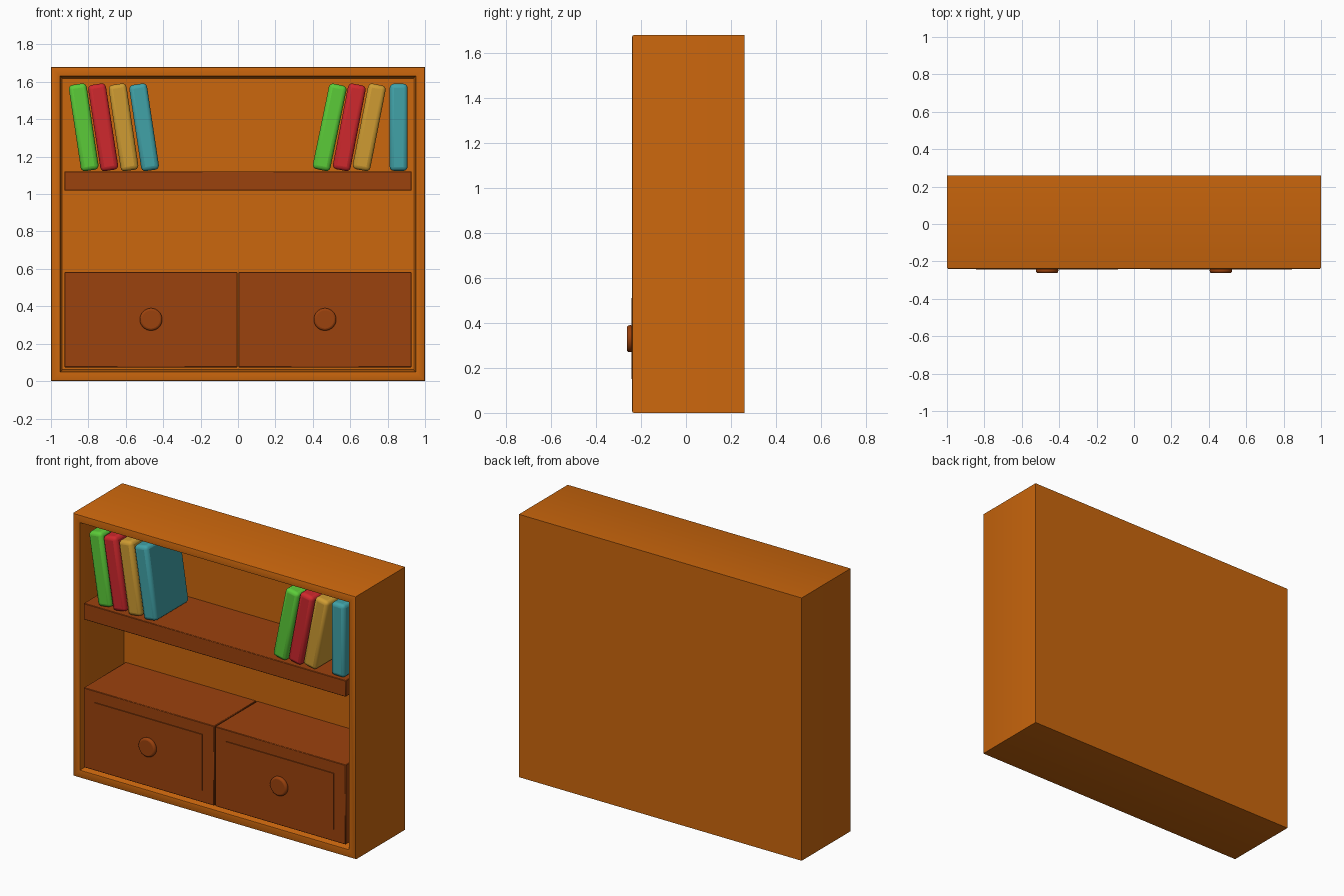
import bpy, bmesh, math
from mathutils import Vector, Matrix

if "Cube" in bpy.data.objects:
    bpy.data.objects.remove(bpy.data.objects["Cube"])


def material(name, r, g, b):
    m = bpy.data.materials.new(name)
    m.diffuse_color = (r, g, b, 1)
    m.use_nodes = True
    m.node_tree.nodes["Principled BSDF"].inputs["Base Color"].default_value = m.diffuse_color
    return m


ORANGE = material("orange wood", 0.60, 0.135, 0.004)
BROWN = material("brown wood", 0.33, 0.054, 0.004)
GREEN = material("green cover", 0.105, 0.60, 0.040)
RED = material("red cover", 0.62, 0.021, 0.026)
YELLOW = material("ochre cover", 0.62, 0.33, 0.032)
TEAL = material("teal cover", 0.053, 0.36, 0.39)


def finish(bm, name, mat, bevel=0, segments=2):
    mesh = bpy.data.meshes.new(name)
    bmesh.ops.recalc_face_normals(bm, faces=bm.faces)
    bm.to_mesh(mesh)
    bm.free()
    mesh.materials.append(mat)
    ob = bpy.data.objects.new(name, mesh)
    bpy.context.collection.objects.link(ob)
    if bevel:
        mod = ob.modifiers.new("soft edges", 'BEVEL')
        mod.width = bevel
        mod.segments = segments
        mod.limit_method = 'ANGLE'
        mod.angle_limit = math.radians(50)
    bpy.ops.object.select_all(action='DESELECT')
    ob.select_set(True)
    bpy.context.view_layer.objects.active = ob
    bpy.ops.object.shade_smooth_by_angle(angle=math.radians(40))
    return ob


def box_mesh(lo, hi):
    bm = bmesh.new()
    bmesh.ops.create_cube(bm, size=1)
    lo, hi = Vector(lo), Vector(hi)
    for v in bm.verts:
        v.co = (lo + hi) / 2 + v.co * (hi - lo)
    return bm


def box(name, lo, hi, mat, bevel=0, segments=2):
    return finish(box_mesh(lo, hi), name, mat, bevel, segments)


# Case: a box hollowed from the front, the recess tapering slightly inwards
bm = box_mesh((-1, -0.24, 0), (1, 0.26, 1.68))
front = min(bm.faces, key=lambda f: f.calc_center_median().y)
bmesh.ops.inset_region(bm, faces=[front], thickness=0.072)
res = bmesh.ops.extrude_discrete_faces(bm, faces=[front])
back = res["faces"][0]
c = back.calc_center_median()
for v in back.verts:
    v.co.x *= 0.989
    v.co.z = c.z + (v.co.z - c.z) * 0.987
    v.co.y = 0.19
rim = [e for e in bm.edges if all(v.co.y < -0.23 for v in e.verts)
       and e.calc_face_angle(0) > 1]
bmesh.ops.bevel(bm, geom=rim, offset=0.008, segments=2, profile=0.5, affect='EDGES')
finish(bm, "case", ORANGE)

# Shelf
box("shelf", (-0.927, -0.236, 1.018), (0.927, 0.19, 1.122), BROWN, 0.003, 1)

# Drawers, each with a thin raised panel and a round knob
for side, s in (("left", -1), ("right", 1)):
    x = s * 0.465
    box(side + "_drawer", (x - 0.462, -0.237, 0.074), (x + 0.462, 0.19, 0.583), BROWN, 0.003, 1)
    box(side + "_drawer_panel", (x - 0.38, -0.243, 0.15), (x + 0.38, -0.23, 0.51), BROWN)
    bm = bmesh.new()
    bmesh.ops.create_cone(bm, cap_ends=True, segments=32, radius1=0.06, radius2=0.06, depth=0.03,
                          matrix=Matrix.Translation((x, -0.248, 0.33)) @ Matrix.Rotation(math.pi / 2, 4, 'X'))
    finish(bm, side + "_knob", BROWN, 0.012, 3)

# Books: colour, bottom centre x, top centre x
books = [
    ("green", GREEN, -0.790, -0.860), ("red", RED, -0.685, -0.757),
    ("ochre", YELLOW, -0.577, -0.647), ("teal", TEAL, -0.467, -0.537),
    ("green", GREEN, 0.442, 0.538), ("red", RED, 0.550, 0.640),
    ("ochre", YELLOW, 0.656, 0.747), ("teal", TEAL, 0.859, 0.859),
]
for name, mat, xb, xt in books:
    side = "left" if xb < 0 else "right"
    ob = box(f"{side}_{name}_book", (-0.048, -0.17, -0.233), (0.048, 0.17, 0.233), mat, 0.022, 3)
    ob.location = ((xb + xt) / 2, -0.055, 1.357)
    ob.rotation_euler.y = math.atan2(xt - xb, 0.465)
